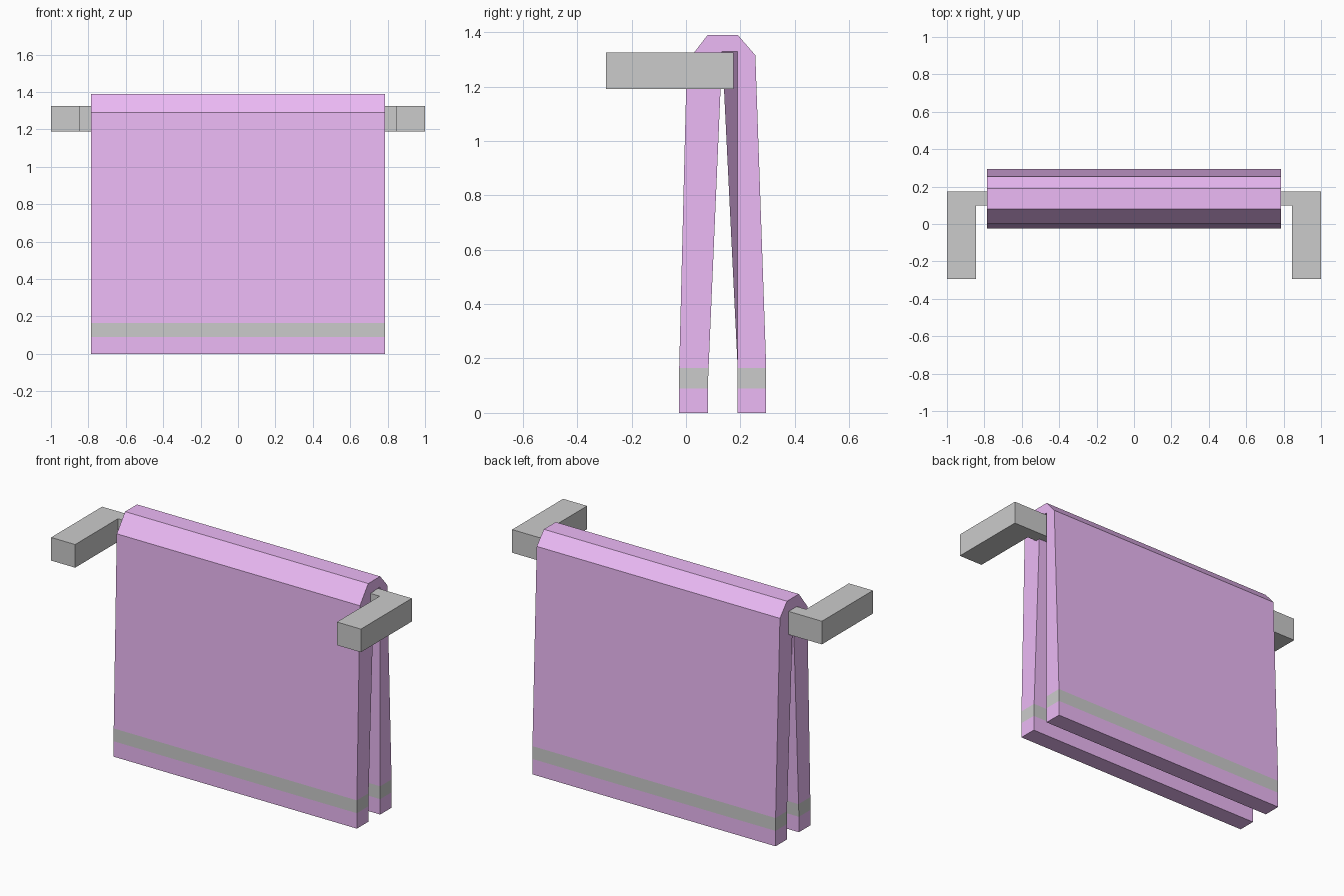
import bpy, bmesh

if "Cube" in bpy.data.objects:
    bpy.data.objects.remove(bpy.data.objects["Cube"])

BAND = (0.09, 0.165)          # height of the grey stripe


def finish(name, bm, mats=()):
    bmesh.ops.recalc_face_normals(bm, faces=bm.faces[:])
    mesh = bpy.data.meshes.new(name)
    bm.to_mesh(mesh)
    bm.free()
    for m in mats:
        mesh.materials.append(m)
    obj = bpy.data.objects.new(name, mesh)
    bpy.context.collection.objects.link(obj)
    return obj


def material(name, rgb):
    m = bpy.data.materials.new(name)
    m.diffuse_color = (*rgb, 1)
    m.use_nodes = True
    m.node_tree.nodes["Principled BSDF"].inputs["Base Color"].default_value = m.diffuse_color
    return m


# Rail: U-shaped outline seen from above, extruded upwards
half = [(0.845, 0.10), (0.845, -0.295), (1.0, -0.295), (1.0, 0.175)]
outline = half + [(-x, y) for x, y in reversed(half)]
bm = bmesh.new()
base = bm.faces.new([bm.verts.new((x, y, 1.19)) for x, y in outline])
ext = bmesh.ops.extrude_face_region(bm, geom=[base])
top = [v for v in ext["geom"] if isinstance(v, bmesh.types.BMVert)]
bmesh.ops.translate(bm, verts=top, vec=(0, 0, 1.325 - 1.19))
finish("towel_rail", bm)

# Towel: (outer, inner) cross-section pairs, front hem over the rail to back hem
lo, hi = BAND
rungs = [
    ((-0.025, 0), (0.08, 0)),
    ((-0.025, lo), (0.08, lo)),
    ((-0.025, hi), (0.083, hi)),
    ((0.003, 1.29), (0.133, 1.328)),
    ((0.08, 1.39), (0.133, 1.328)),
    ((0.19, 1.39), (0.19, 1.328)),
    ((0.255, 1.315), (0.19, 1.328)),
    ((0.295, hi), (0.19, hi)),
    ((0.295, lo), (0.19, lo)),
    ((0.295, 0), (0.19, 0)),
]
bm = bmesh.new()
rows = []
for i, (outer, inner) in enumerate(rungs):
    # the left end of the fold closes to a point above the rail
    left_inner = (0.133, 1.328) if i in (5, 6) else inner
    rows.append([bm.verts.new((x, y, z)) for x, (y, z) in (
        (-0.785, outer), (0.785, outer), (0.785, inner), (-0.785, left_inner))])
for i, (a, b) in enumerate(zip(rows, rows[1:])):
    for k in range(4):
        n = (k + 1) % 4
        face = bm.faces.new((a[k], a[n], b[n], b[k]))
        face.material_index = 1 if i in (1, 7) else 0
bm.faces.new(rows[0])
bm.faces.new(rows[-1])
bmesh.ops.remove_doubles(bm, verts=bm.verts[:], dist=0.0001)
finish("towel", bm, (material("purple_cloth", (0.84, 0.49, 0.92)),
                     material("grey_stripe", (0.8, 0.8, 0.8))))
